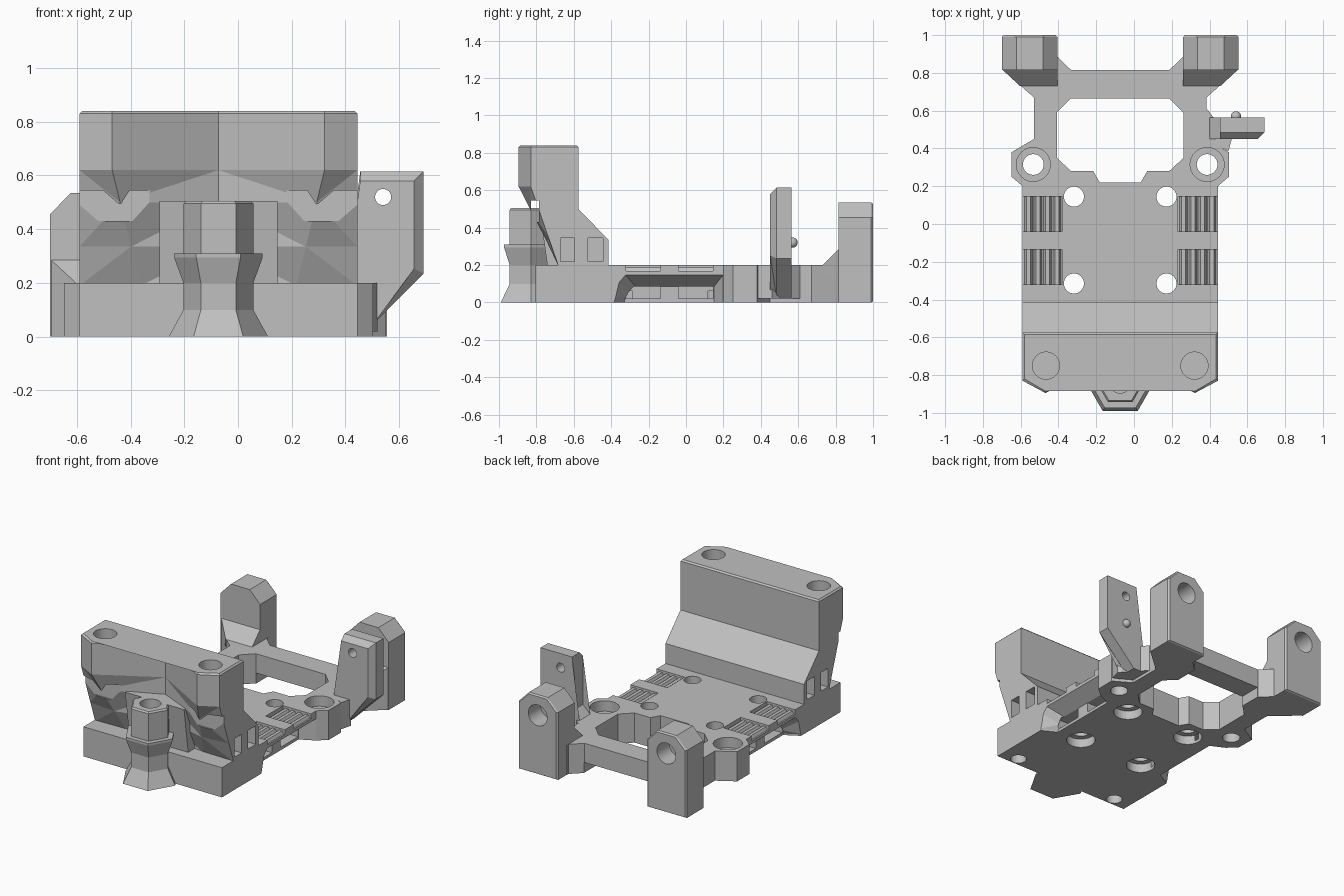
import bpy, bmesh, math
from mathutils import Vector, Matrix

if "Cube" in bpy.data.objects:
    bpy.data.objects.remove(bpy.data.objects["Cube"])

CX = -0.073          # symmetry plane of the main body
SIDES = (-1, 1)

grey = bpy.data.materials.new("plain grey")
grey.use_nodes = True
grey.diffuse_color = (0.53, 0.53, 0.53, 1)
grey.node_tree.nodes["Principled BSDF"].inputs["Base Color"].default_value = grey.diffuse_color


def finish(name, bm):
    bmesh.ops.recalc_face_normals(bm, faces=bm.faces)
    mesh = bpy.data.meshes.new(name)
    bm.to_mesh(mesh)
    bm.free()
    mesh.materials.append(grey)
    obj = bpy.data.objects.new(name, mesh)
    bpy.context.scene.collection.objects.link(obj)
    return obj


def loft(name, rings):
    """Skin equal-length rings of points, cap both ends, keep every face flat."""
    bm = bmesh.new()
    loops = [[bm.verts.new(p) for p in ring] for ring in rings]
    n = len(loops[0])
    for a, b in zip(loops, loops[1:]):
        for i in range(n):
            j = (i + 1) % n
            bm.faces.new((a[i], a[j], b[j], b[i]))
    bm.faces.new(loops[0])
    bm.faces.new(loops[-1])
    bmesh.ops.triangulate(bm, faces=bm.faces)
    return finish(name, bm)


def prism(name, points, lo, hi, axis):
    """Extrude a 2D outline along an axis."""
    def place(p, h):
        return {"x": (h, p[0], p[1]), "y": (p[0], h, p[1]), "z": (p[0], p[1], h)}[axis]
    return loft(name, [[place(p, h) for p in points] for h in (lo, hi)])


def box(name, x, y, z):
    return prism(name, [(x[0], y[0]), (x[1], y[0]), (x[1], y[1]), (x[0], y[1])], *z, "z")


def side_box(name, s, d, y, z):
    """Box placed at a distance range d from the symmetry plane, on side s."""
    return box(name, sorted((CX + s * d[0], CX + s * d[1])), y, z)


def rod(name, centre, r, lo, hi, axis="z", n=32):
    ring = [(centre[0] + r * math.cos(2 * math.pi * i / n),
             centre[1] + r * math.sin(2 * math.pi * i / n)) for i in range(n)]
    return prism(name, ring, lo, hi, axis)


def cut(obj, cutters):
    for c in cutters:
        mod = obj.modifiers.new("cut", "BOOLEAN")
        mod.operation, mod.solver, mod.object = "DIFFERENCE", "EXACT", c
    graph = bpy.context.evaluated_depsgraph_get()
    mesh = bpy.data.meshes.new_from_object(obj.evaluated_get(graph))
    obj.modifiers.clear()
    obj.data = mesh
    for c in cutters:
        bpy.data.objects.remove(c)


def mirrored(half):
    return [(CX + x, y) for x, y in half] + [(CX - x, y) for x, y in reversed(half)]


# Base plate with side tabs and rear arms
plate = prism("base_plate", mirrored([
    (0.517, -0.805), (0.517, 0.2), (0.575, 0.25), (0.575, 0.38), (0.457, 0.45),
    (0.457, 0.67), (0.627, 0.82), (0.627, 0.9), (0.332, 0.9), (0.332, 0.885),
    (0.26, 0.815)]), 0, 0.2, "z")
holes = [prism("opening", mirrored([
    (0.108, 0.22), (0.143, 0.28), (0.26, 0.28), (0.335, 0.35), (0.335, 0.59),
    (0.26, 0.665)]), -0.1, 0.3, "z"),
    box("bar_relief", (-0.33, 0.19), (0.62, 0.85), (-0.1, 0.07))]
tie_slots = [(-0.32, -0.135), (-0.04, 0.145)]
for s in SIDES:
    # Screw holes with counterbores underneath
    for y in (-0.315, 0.145):
        spot = (CX + s * 0.245, y)
        holes += [rod("screw", spot, 0.053, -0.1, 0.3), rod("bore", spot, 0.09, -0.1, 0.06)]
    tab = (CX + s * 0.46, 0.315)
    holes += [rod("tab_hole", tab, 0.055, -0.1, 0.3), rod("tab_bore", tab, 0.09, 0.13, 0.3)]
    holes.append(rod("corner_hole", (CX + s * 0.393, -0.75), 0.05, -0.1, 0.15))
    # Arched side scoops that narrow inwards below the tie slots
    scoop = [[(CX + s * d, y, z) for y, z in
              ((lo, -0.05), (lo, 0.01), (lo + 0.025, top - 0.04), (lo + 0.06, top),
               (hi, top), (hi, -0.05))]
             for d, lo, hi, top in ((0.53, -0.39, 0.205, 0.155), (0.42, -0.33, 0.15, 0.085))]
    holes.append(loft("scoop", scoop))
    for span in tie_slots:
        holes.append(side_box("tie_slot", s, (0.307, 0.7), span, (0.168, 0.3)))
        holes.append(side_box("tie_pocket", s, (0.33, 0.43), span, (0.02, 0.085)))
cut(plate, holes)

# Ridges inside the tie slots
for s in SIDES:
    for lo, hi in tie_slots:
        for k in range(4):
            rod("tie_ridge", (CX + s * (0.335 + 0.05 * k), 0.168), 0.022, lo, hi, "y", 6)

# Front tower: V front that flattens out as it slopes back to the base
rings = []
for z, back, rim in ((0.19, -0.415, 0), (0.335, -0.415, 0), (0.5, -0.575, 0),
                     (0.62, -0.575, 0), (0.83, -0.575, 0), (0.84, -0.585, 0.01)):
    t = min(1, (z - 0.19) / 0.43)
    outline = [(-0.517 + rim, back), (-0.517 + rim, -0.68 - 0.15 * t + rim),
               (-0.29 - 0.105 * t, -0.675 - 0.22 * t + rim)]
    outline += [(0, -0.67 + rim)] + [(-x, y) for x, y in reversed(outline)]
    rings.append([(CX + x, y, z) for x, y in outline])
tower = loft("front_tower", rings)
holes = []
for s in SIDES:
    holes.append(rod("column_hole", (CX + s * 0.393, -0.75), 0.072, 0.6, 0.95))
    holes.append(side_box("nut_slot", s, (0.2, 0.7), (-0.83, -0.785), (0.43, 0.545)))
    for span in ((-0.67, -0.595), (-0.525, -0.445)):
        holes.append(side_box("side_slot", s, (0.43, 0.7), span, (0.22, 0.345)))
cut(tower, holes)

# Block filling the V, and the hexagonal front post
inner = (CX, -0.83)
fill = loft("front_fill", [[(CX + x, y, z) for x, y in
            ((-0.22, -0.62), (0.22, -0.62), (0.22, f), (-0.22, f))]
            for z, f in ((0.19, -0.74), (0.505, -0.785))])
hexes = [(0, 0.185), (0.1, 0.13), (0.2, 0.13), (0.295, 0.165), (0.31, 0.165),
         (0.31, 0.13), (0.495, 0.13), (0.505, 0.12)]
post = loft("front_post", [[(inner[0] + r * math.cos(i * math.pi / 3),
                             inner[1] + r * math.sin(i * math.pi / 3), z)
                            for i in range(6)] for z, r in hexes])
for part in (fill, post):
    cut(part, [rod("drill", inner, 0.065, 0.1, 0.6)])

# Rear posts with blind holes, a chamfered back edge and front gussets
for s, side in zip(SIDES, ("right", "left")):
    mid = CX + s * 0.48
    rear = loft("rear_post_" + side, [
        [(mid + x * k, y, z) for x, z in ((-0.147, 0.1 - 0.1 * k), (0.147, 0.1 - 0.1 * k),
                                          (0.147, 0.455), (0.07, 0.535 * h),
                                          (-0.07, 0.535 * h), (-0.147, 0.455))]
        for y, k, h in ((0.815, 1, 1), (0.99, 1, 1), (1.0, 0.94, 0.985))])
    cut(rear, [rod("pin_hole", (mid, 0.4), 0.07, 0.87, 1.1, "y")])
    loft("gusset_" + side, [
        [(CX + s * d, y, z) for d, y, z in ((0.333, 0.73, 0.15), (0.53, 0.73, 0.15),
                                            (0.627, 0.82, 0.15), (0.333, 0.82, 0.15))],
        [(CX + s * d, y, z) for d, y, z in ((0.333, 0.73, 0.2), (0.53, 0.73, 0.2),
                                            (0.627, 0.82, 0.29), (0.333, 0.82, 0.29))]])

# Side bracket with a chamfered front, a hole and a small ball
bracket = loft("side_bracket", [
    [(x, y, z) for x, z in ((0.38, 0.02), (0.475 + c / 4, 0.02), (0.69 - c, 0.235 + c / 2),
                            (0.69 - c, 0.615 - c), (0.455, 0.615 - c), (0.455, 0.25),
                            (0.4, 0.2), (0.38, 0.2))]
    for y, c in ((0.45, 0.035), (0.485, 0), (0.565, 0))])
cut(bracket, [rod("bracket_hole", (0.54, 0.52), 0.03, 0.3, 0.7, "y")])
prism("bracket_web", [(0.38, 0.43), (0.47, 0.40), (0.5, 0.385), (0.52, 0.46), (0.42, 0.565),
                      (0.385, 0.61)], 0.02, 0.2, "z")
bm = bmesh.new()
bmesh.ops.create_uvsphere(bm, u_segments=16, v_segments=10, radius=0.027,
                          matrix=Matrix.Translation(Vector((0.54, 0.57, 0.32))))
for f in bm.faces:
    f.smooth = True
finish("bracket_ball", bm)
